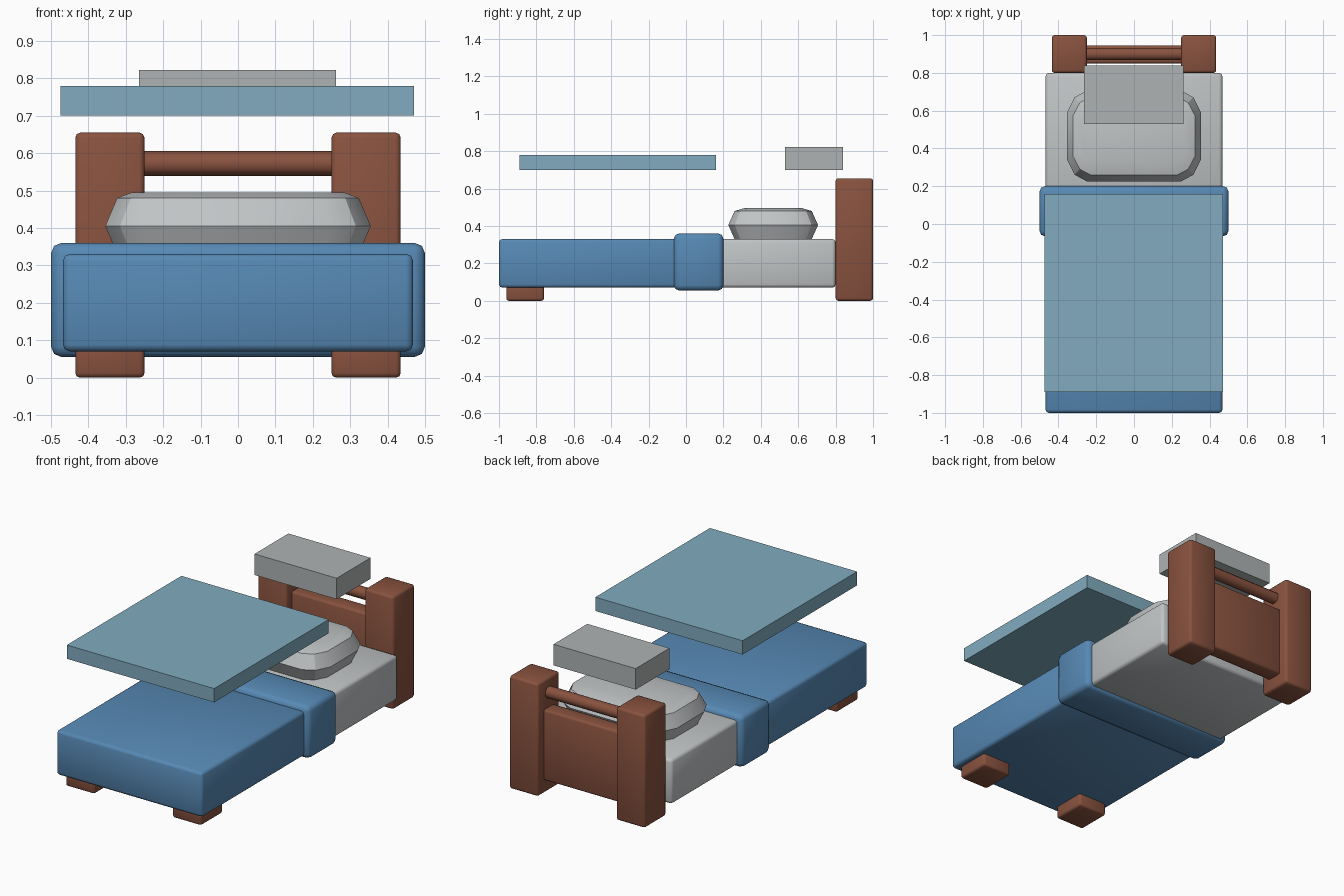
import bpy, bmesh

cube = bpy.data.objects.get("Cube")
if cube:
    bpy.data.objects.remove(cube, do_unlink=True)


def material(name, rgb):
    m = bpy.data.materials.new(name)
    m.use_nodes = True
    m.diffuse_color = (*rgb, 1)
    m.node_tree.nodes["Principled BSDF"].inputs["Base Color"].default_value = (*rgb, 1)
    return m


WOOD = material("brown wood", (0.25, 0.085, 0.05))
BLUE = material("blue cover", (0.095, 0.25, 0.46))
PALE_BLUE = material("pale blue", (0.22, 0.41, 0.52))
LINEN = material("light grey linen", (0.53, 0.55, 0.56))
GREY = material("grey", (0.43, 0.45, 0.45))


def finish(bm, name, mat, angle=None):
    mesh = bpy.data.meshes.new(name)
    bmesh.ops.recalc_face_normals(bm, faces=bm.faces)
    bm.to_mesh(mesh)
    bm.free()
    obj = bpy.data.objects.new(name, mesh)
    bpy.context.collection.objects.link(obj)
    mesh.materials.append(mat)
    if angle:
        bpy.ops.object.select_all(action="DESELECT")
        obj.select_set(True)
        bpy.context.view_layer.objects.active = obj
        bpy.ops.object.shade_smooth_by_angle(angle=angle)
    return obj


def box(name, mat, x, y, z, bevel=0.0):
    """Box between (low, high) pairs, with softened edges if bevel is set."""
    bm = bmesh.new()
    bmesh.ops.create_cube(bm, size=1)
    for v in bm.verts:
        v.co = [sum(r) / 2 + c * (r[1] - r[0]) for c, r in zip(v.co, (x, y, z))]
    if bevel:
        bmesh.ops.bevel(bm, geom=bm.edges[:], offset=bevel, segments=2,
                        profile=0.5, affect="EDGES")
    return finish(bm, name, mat, 1.0 if bevel else None)


# Posts and feet
for side, label in ((-1, "right"), (1, "left")):
    x = sorted((side * 0.25, side * 0.435))
    box(f"{label}_head_post", WOOD, x, (0.80, 1.0), (0, 0.655), 0.014)
    box(f"{label}_foot", WOOD, x, (-0.96, -0.76), (0, 0.12), 0.012)

# Headboard panel and round rail
box("headboard_panel", WOOD, (-0.27, 0.27), (0.85, 0.945), (0.075, 0.485), 0.012)
bm = bmesh.new()
bmesh.ops.create_cone(bm, cap_ends=True, segments=12, radius1=0.033,
                      radius2=0.033, depth=0.53)
for v in bm.verts:
    v.co = (v.co.z, 0.90 + v.co.y, 0.572 + v.co.x)
finish(bm, "headboard_rail", WOOD, 0.8)

# Mattress, cover and folded band
box("mattress", LINEN, (-0.468, 0.468), (0.10, 0.80), (0.07, 0.33), 0.018)
box("cover", BLUE, (-0.468, 0.468), (-1.0, 0.0), (0.07, 0.33), 0.018)
box("cover_fold", BLUE, (-0.5, 0.5), (-0.065, 0.2), (0.055, 0.36), 0.028)

# Pillow: stacked rings with clipped corners
bm = bmesh.new()
corner = ((0.355, 0.125), (0.315, 0.205), (0.25, 0.24))
outline = []
for sx, sy in ((1, 1), (-1, 1), (-1, -1), (1, -1)):
    points = corner if sx * sy > 0 else corner[::-1]
    outline += [(sx * px, sy * py) for px, py in points]
rings = []
for z, kx, ky in ((0.315, 0.80, 0.65), (0.33, 0.91, 0.86), (0.405, 1, 1),
                  (0.48, 0.91, 0.86), (0.495, 0.80, 0.65)):
    rings.append([bm.verts.new((px * kx, 0.466 + py * ky, z)) for px, py in outline])
n = len(outline)
for low, high in zip(rings, rings[1:]):
    for i in range(n):
        j = (i + 1) % n
        bm.faces.new((low[i], low[j], high[j], high[i]))
bm.faces.new(rings[0][::-1])
bm.faces.new(rings[-1])
finish(bm, "pillow", LINEN, 0.5)

# Slabs floating above the bed
box("blanket_slab", PALE_BLUE, (-0.475, 0.47), (-0.89, 0.16), (0.70, 0.78))
box("pillow_slab", GREY, (-0.265, 0.262), (0.53, 0.84), (0.70, 0.822))
